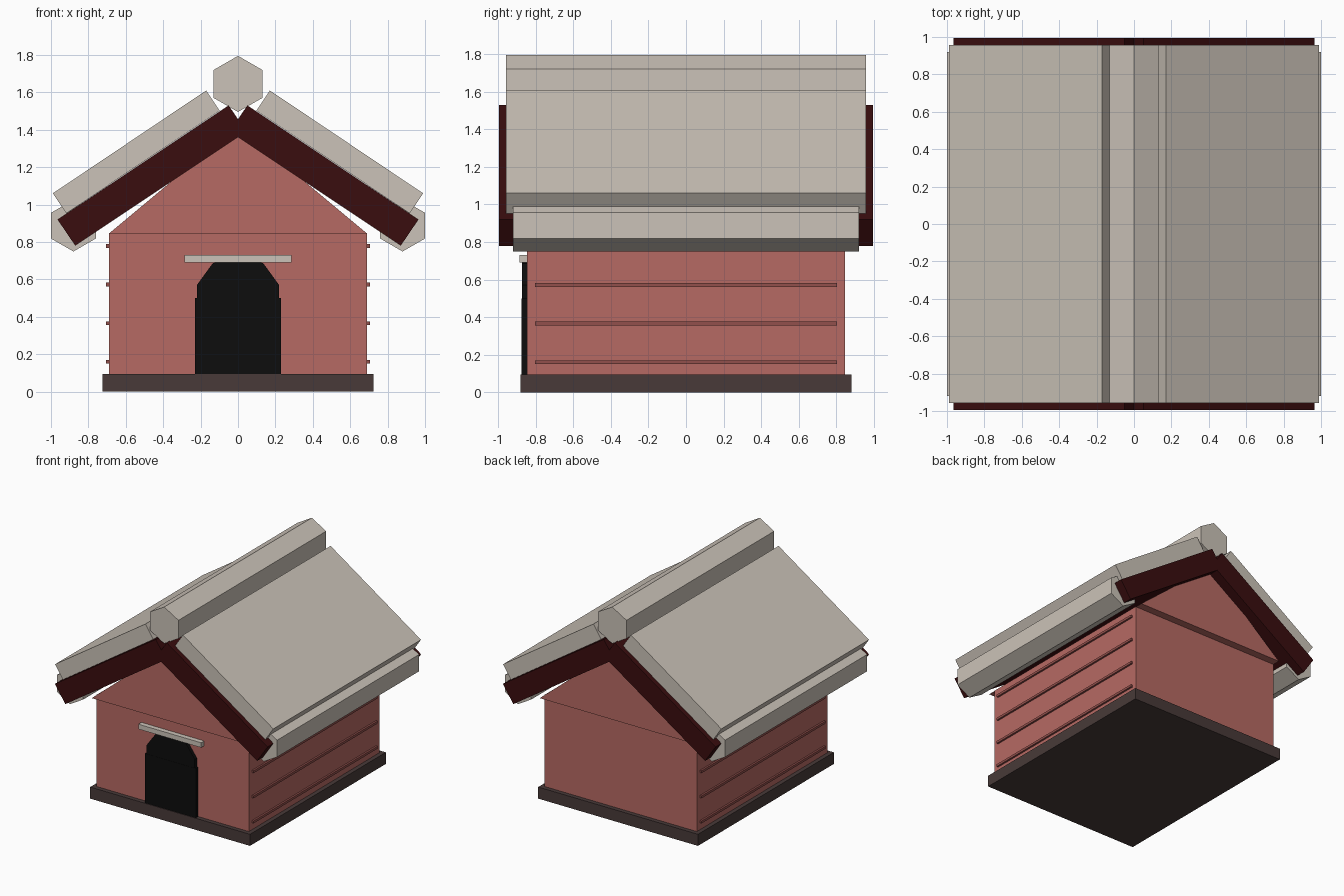
import bpy, bmesh, math

if "Cube" in bpy.data.objects:
    bpy.data.objects.remove(bpy.data.objects["Cube"])


def material(name, rgb):
    m = bpy.data.materials.new(name)
    m.diffuse_color = (*rgb, 1)
    m.use_nodes = True
    m.node_tree.nodes["Principled BSDF"].inputs["Base Color"].default_value = m.diffuse_color
    return m


wall_red = material("wall red", (0.47, 0.143, 0.125))
strip_red = material("strip red", (0.29, 0.08, 0.072))
dark_red = material("dark red", (0.042, 0.004, 0.0045))
beige = material("beige", (0.60, 0.545, 0.48))
base_brown = material("base brown", (0.065, 0.042, 0.040))
black = material("black", (0.004, 0.004, 0.004))


def extrude(name, profile, y0, y1, mat, mirror=False):
    """Extrude an (x, z) profile from y0 to y1, optionally mirrored in x."""
    bm = bmesh.new()
    face = bm.faces.new([bm.verts.new((x, y0, z)) for x, z in profile])
    ext = bmesh.ops.extrude_face_region(bm, geom=[face], use_keep_orig=True)
    for v in ext["geom"]:
        if isinstance(v, bmesh.types.BMVert):
            v.co.y = y1
    bmesh.ops.recalc_face_normals(bm, faces=bm.faces)
    me = bpy.data.meshes.new(name)
    bm.to_mesh(me)
    bm.free()
    me.materials.append(mat)
    ob = bpy.data.objects.new(name, me)
    bpy.context.collection.objects.link(ob)
    if mirror:
        mod = ob.modifiers.new("Mirror", "MIRROR")
        mod.use_mirror_merge = False
    return ob


def rect(x0, x1, z0, z1):
    return [(x0, z0), (x1, z0), (x1, z1), (x0, z1)]


def polygon(cx, cz, r, n, start):
    return [(cx + r * math.cos(start + math.tau * i / n),
             cz + r * math.sin(start + math.tau * i / n)) for i in range(n)]


# Base and walls
extrude("base", rect(-0.725, 0.725, 0, 0.095), -0.88, 0.88, base_brown)
extrude("walls", rect(-0.69, 0.69, 0.05, 0.848), -0.845, 0.845, wall_red)
extrude("gable", [(-0.69, 0.845), (0.69, 0.845), (0, 1.42)], -0.91, 0.91, wall_red)

# Horizontal siding strips on both sides
for i in range(4):
    z = 0.16 + i * 0.206
    extrude(f"siding_strip_{i + 1}", rect(0.68, 0.705, z - 0.01, z + 0.01),
            -0.803, 0.803, strip_red, mirror=True)

# Doorway: box with a ten-sided arch, and a lintel above
extrude("doorway", rect(-0.23, 0.23, 0.09, 0.50), -0.875, -0.83, black)
extrude("doorway_arch", polygon(0, 0.50, 0.23, 10, math.radians(18)),
        -0.873, -0.83, black)
extrude("lintel", rect(-0.285, 0.285, 0.69, 0.73), -0.885, -0.83, beige)

# Dark under-roof boards, crossing at the ridge
extrude("under_roof", [(0.965, 0.92), (0.05, 1.53), (-0.045, 1.39), (0.87, 0.78)],
        -0.995, 0.995, dark_red, mirror=True)

# Thick roof panels
extrude("roof_panel", [(0.99, 1.06), (0.17, 1.61), (0.098, 1.502), (0.918, 0.953)],
        -0.957, 0.957, beige, mirror=True)

# Six-sided ridge and eave beams
extrude("ridge_beam", polygon(0, 1.645, 0.15, 6, math.pi / 2), -0.957, 0.957, beige)
extrude("eave_beam", polygon(0.88, 0.887, 0.138, 6, math.pi / 2),
        -0.92, 0.92, beige, mirror=True)
